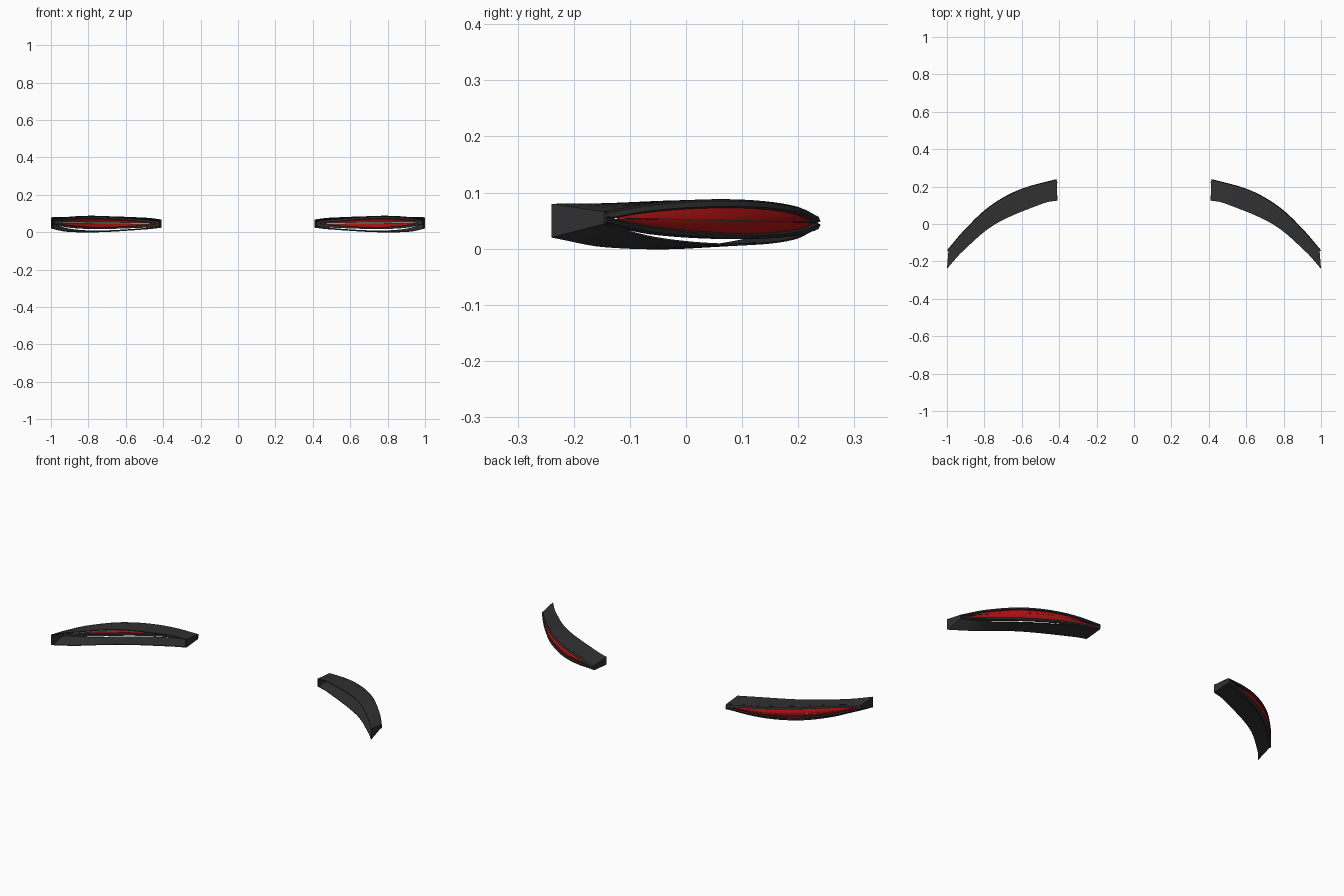
import bpy, bmesh, math
from mathutils import Vector

if "Cube" in bpy.data.objects:
    bpy.data.objects.remove(bpy.data.objects["Cube"])


def material(name, rgb):
    m = bpy.data.materials.new(name)
    m.diffuse_color = (*rgb, 1)
    m.use_nodes = True
    m.node_tree.nodes["Principled BSDF"].inputs["Base Color"].default_value = m.diffuse_color
    return m


BLACK = material("black plastic", (0.03, 0.03, 0.03))
RED = material("red lens", (0.40, 0.006, 0.006))
GREY = material("grey reflector", (0.30, 0.30, 0.30))
N = 32


def table(keys):
    """Smooth interpolation through (t, value) keys."""
    def f(t):
        for i in range(len(keys) - 1):
            (a, p), (b, q) = keys[i], keys[i + 1]
            if t <= b:
                break
        def slope(j):
            lo, hi = max(j - 1, 0), min(j + 1, len(keys) - 1)
            return (keys[hi][1] - keys[lo][1]) / (keys[hi][0] - keys[lo][0])
        u, w = (t - a) / (b - a), b - a
        return ((2*u**3 - 3*u*u + 1) * p + (u**3 - 2*u*u + u) * w * slope(i)
                + (3*u*u - 2*u**3) * q + (u**3 - u*u) * w * slope(i + 1))
    return f


# Plan curves of the lens front and of the open back edge
T = (0, 0.25, 0.5, 0.77, 1)
front_x = table(list(zip(T, (0.415, 0.61, 0.77, 0.905, 1.0))))
front_y = table(list(zip(T, (0.24, 0.185, 0.095, -0.03, -0.14))))
B = (0, 0.12, 0.5, 0.85, 1)
back_x = table(list(zip(B, (0.41, 0.48, 0.74, 0.92, 1.0))))
back_y = table(list(zip(B, (0.125, 0.112, 0.0, -0.15, -0.24))))
back_lo = table(list(zip(B, (0.024, 0.016, 0.0, 0.003, 0.02))))
back_hi = table(list(zip(B, (0.068, 0.077, 0.086, 0.081, 0.08))))
# Heights of the bezel
R = (0, 0.15, 0.5, 0.8, 1)
rim_hi = table(list(zip(R, (0.060, 0.075, 0.088, 0.082, 0.066))))
rim_lo = table(list(zip(R, (0.032, 0.023, 0.017, 0.025, 0.044))))


def mid(t):
    return 0.046 + 0.008 * t


def lens_half(t):
    u = min(max((t - 0.03) / 0.93, 0), 1)
    return 0.0225 * math.sin(math.pi * u) ** 0.7 if 0 < u < 1 else 0.0


def P(t, depth, z):
    """Point at a depth behind the lens curve."""
    e = 0.01
    a, b = max(t - e, 0), min(t + e, 1)
    d = Vector((front_x(b) - front_x(a), front_y(b) - front_y(a))).normalized()
    # ends stay inside the overall width
    return Vector((min(front_x(t) + d.y * depth, 1.0),
                   min(front_y(t) - d.x * depth, 0.24), z))


def Q(t, z):
    return Vector((back_x(t), back_y(t), z))


def loft(name, section, mat, closed=True, t0=0.0, t1=1.0):
    """Sweep a section along the lamp, mirrored to the other side."""
    bm = bmesh.new()
    rows = [[bm.verts.new(p) for p in section(t0 + (t1 - t0) * i / N)]
            for i in range(N + 1)]
    k = len(rows[0])
    for r, s in zip(rows, rows[1:]):
        for j in range(k if closed else k - 1):
            m = (j + 1) % k
            bm.faces.new((r[j], r[m], s[m], s[j]))
    if closed:
        bm.faces.new(rows[0])
        bm.faces.new(rows[-1])
    bmesh.ops.remove_doubles(bm, verts=bm.verts, dist=1e-5)
    bmesh.ops.recalc_face_normals(bm, faces=bm.faces)
    me = bpy.data.meshes.new(name)
    bm.to_mesh(me)
    bm.free()
    me.materials.append(mat)
    ob = bpy.data.objects.new(name, me)
    bpy.context.collection.objects.link(ob)
    ob.modifiers.new("mirror", 'MIRROR').use_axis[0] = True
    bpy.context.view_layer.objects.active = ob
    bpy.ops.object.select_all(action='DESELECT')
    ob.select_set(True)
    bpy.ops.object.shade_smooth_by_angle(angle=math.radians(35))
    return ob


# Bezel around the lens, upper and lower halves
for label, edge, s in (("upper_bezel", rim_hi, 1), ("lower_bezel", rim_lo, -1)):
    loft(label, lambda t: [
        P(t, 0.014, edge(t)), P(t, 0.004, edge(t) - s * 0.003),
        P(t, 0.0, mid(t) + s * (lens_half(t) + 0.003)),
        P(t, 0.006, mid(t) + s * lens_half(t)),
        P(t, 0.022, mid(t) + s * lens_half(t)),
        P(t, 0.022, edge(t))], BLACK)

# Red lens in two bulging panels
for label, s in (("upper_lens", 1), ("lower_lens", -1)):
    def lens(t):
        h = lens_half(t)
        return [P(t, 0.008 - 0.009 * min(1, h / 0.02) * (1 - f * f),
                  mid(t) + s * h * f) for f in (0.05, 0.3, 0.55, 0.8, 1.0)]
    loft(label, lens, RED, closed=False, t0=0.035, t1=0.955)

# Dark dividing line across the lens
loft("lens_divider", lambda t: [
    P(t, d, mid(t) + z) for d, z in
    ((0.0, 0.0012), (0.0, -0.0012), (0.008, -0.0012), (0.008, 0.0012))],
    BLACK, t0=0.06, t1=0.92)

# Grey light bar behind the lens
loft("light_bar", lambda t: [
    P(t, d, mid(t) + z) for d, z in
    ((0.012, 0.005), (0.012, -0.005), (0.02, -0.005), (0.02, 0.005))],
    GREY, t0=0.08, t1=0.92)

# Housing roof, from the bezel to the open back
loft("housing_roof", lambda t: [
    P(t, 0.012, rim_hi(t)), Q(t, back_hi(t)),
    Q(t, back_hi(t) - 0.004), P(t, 0.014, rim_hi(t) - 0.006)], BLACK)


# Housing floor, leaving a slot under the bezel
def floor(t):
    z = rim_lo(t) - 0.011 * math.sin(math.pi * t) ** 0.8 if 0 < t < 1 else rim_lo(t)
    return [P(t, 0.014, z), Q(t, back_lo(t)),
            Q(t, back_lo(t) + 0.003), P(t, 0.014, z + 0.003)]


loft("housing_floor", floor, BLACK)

# End walls closing the housing
for label, a, b in (("inner_end_wall", 0.0, 0.012), ("outer_end_wall", 0.985, 1.0)):
    loft(label, lambda t: [
        P(t, 0.01, rim_lo(t)), P(t, 0.01, rim_hi(t)),
        Q(t, back_hi(t)), Q(t, back_lo(t))], BLACK, t0=a, t1=b)
